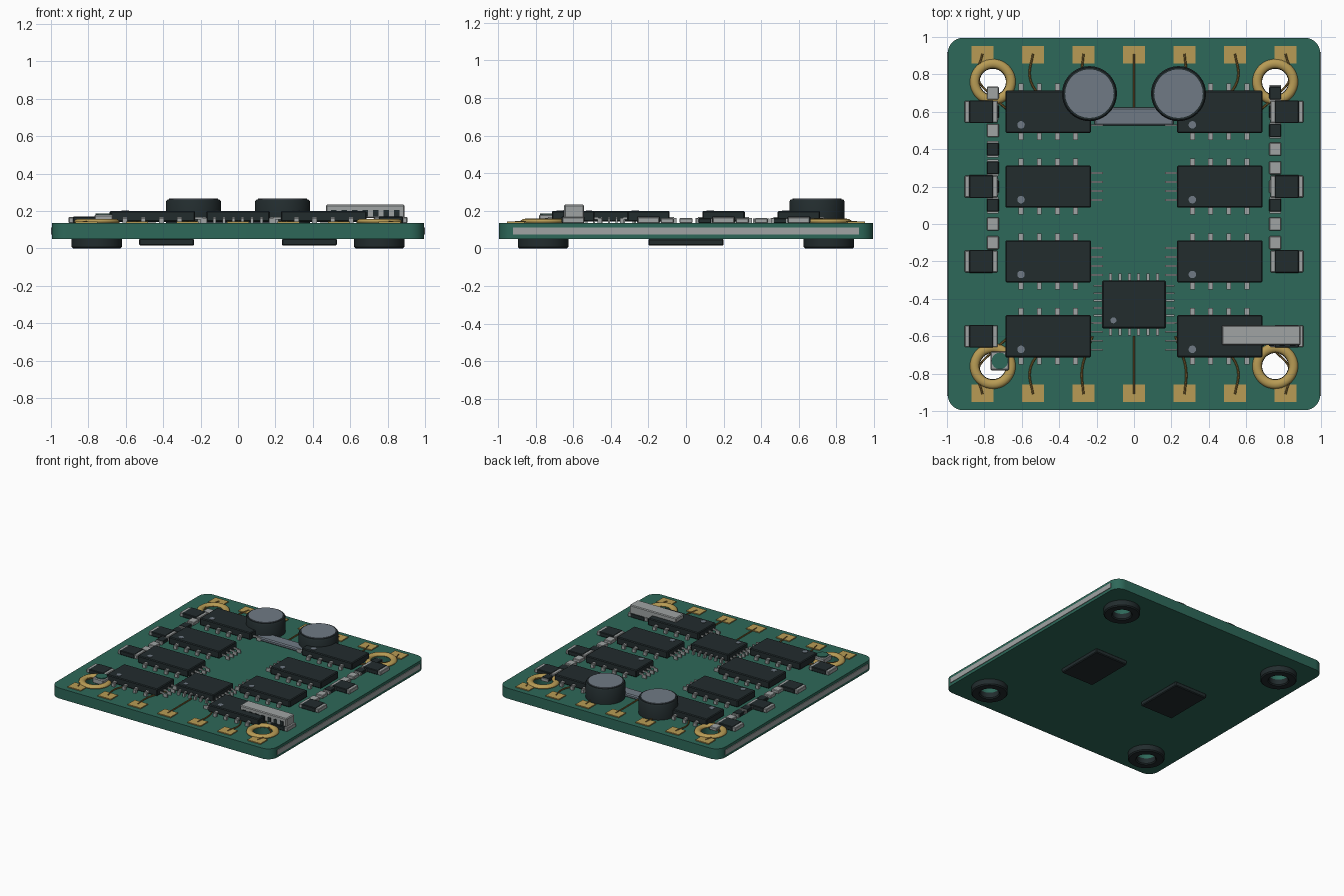
import bpy, bmesh, math
from mathutils import Matrix, Vector

cube = bpy.data.objects.get("Cube")
if cube:
    bpy.data.objects.remove(cube, do_unlink=True)


def material(name, r, g, b):
    m = bpy.data.materials.new(name)
    m.use_nodes = True
    m.diffuse_color = (r, g, b, 1)
    bsdf = m.node_tree.nodes["Principled BSDF"]
    bsdf.inputs["Base Color"].default_value = (r, g, b, 1)
    bsdf.inputs["Roughness"].default_value = 0.6
    return m


GREEN = material("board green", 0.027, 0.138, 0.1)
DARK = material("chip black", 0.016, 0.025, 0.027)
TIN = material("tin grey", 0.35, 0.37, 0.37)
GOLD = material("pad gold", 0.48, 0.33, 0.09)
COPPER = material("trace copper", 0.2, 0.12, 0.03)
SLATE = material("slate grey", 0.162, 0.195, 0.235)

TOP, BASE = 0.135, 0.05      # board faces
HOLE_X, HOLE_Y, HOLE_R = 0.755, 0.76, 0.072
ROWS = (0.6, 0.2, -0.2, -0.6)


def finish(ob):
    bpy.ops.object.select_all(action='DESELECT')
    ob.select_set(True)
    bpy.context.view_layer.objects.active = ob
    if ob.type == 'CURVE':
        bpy.ops.object.convert(target='MESH')
    bpy.ops.object.shade_smooth_by_angle(angle=math.radians(35))
    return bpy.context.object


def from_bmesh(name, bm, mat):
    bmesh.ops.recalc_face_normals(bm, faces=bm.faces)
    me = bpy.data.meshes.new(name)
    bm.to_mesh(me)
    bm.free()
    me.materials.append(mat)
    ob = bpy.data.objects.new(name, me)
    bpy.context.collection.objects.link(ob)
    return ob


def boxes(name, spans, mat, bevel=0):
    """Boxes given as centre x, centre y, width, depth, bottom z, top z."""
    bm = bmesh.new()
    for x, y, w, d, z0, z1 in spans:
        m = Matrix.Translation((x, y, (z0 + z1) / 2)) @ Matrix.Diagonal((w, d, z1 - z0, 1))
        bmesh.ops.create_cube(bm, size=1, matrix=m)
    if bevel:
        bmesh.ops.bevel(bm, geom=bm.edges[:], offset=bevel, segments=1, affect='EDGES')
    return from_bmesh(name, bm, mat)


def lathe(name, profile, x, y, mat, closed=False, steps=40):
    """Turn a radius/height profile about a vertical axis."""
    bm = bmesh.new()
    vs = [bm.verts.new((r, 0, z)) for r, z in profile]
    pairs = list(zip(vs, vs[1:])) + ([(vs[-1], vs[0])] if closed else [])
    es = [bm.edges.new(p) for p in pairs]
    bmesh.ops.spin(bm, geom=vs + es, cent=(0, 0, 0), axis=(0, 0, 1),
                   angle=math.tau, steps=steps, use_duplicate=False)
    bmesh.ops.remove_doubles(bm, verts=bm.verts, dist=1e-5)
    bmesh.ops.translate(bm, verts=bm.verts, vec=(x, y, 0))
    return finish(from_bmesh(name, bm, mat))


def disc(name, x, y, r, z0, z1, mat):
    return lathe(name, [(0, z0), (r, z0), (r, z1), (0, z1)], x, y, mat, steps=28)


def corners():
    return [(sx * HOLE_X, sy * HOLE_Y) for sx in (-1, 1) for sy in (-1, 1)]


# Board: rounded square with four mounting holes
def arc(cx, cy, r, a0, a1, n):
    return [(cx + r * math.cos(a0 + (a1 - a0) * i / n),
             cy + r * math.sin(a0 + (a1 - a0) * i / n)) for i in range(n + 1)]


half, rad = 0.995, 0.08
outline = []
for k, (sx, sy) in enumerate(((1, 1), (-1, 1), (-1, -1), (1, -1))):
    a = k * math.pi / 2
    outline += arc(sx * (half - rad), sy * (half - rad), rad, a, a + math.pi / 2, 8)
loops = [outline] + [arc(x, y, HOLE_R, 0, math.tau, 32)[:-1] for x, y in corners()]
cu = bpy.data.curves.new("board", 'CURVE')
cu.dimensions, cu.fill_mode = '2D', 'BOTH'
cu.extrude = (TOP - BASE) / 2
for pts in loops:
    sp = cu.splines.new('POLY')
    sp.points.add(len(pts) - 1)
    for p, (x, y) in zip(sp.points, pts):
        p.co = (x, y, 0, 1)
    sp.use_cyclic_u = True
cu.materials.append(GREEN)
board = bpy.data.objects.new("board", cu)
board.location.z = (TOP + BASE) / 2
bpy.context.collection.objects.link(board)
finish(board)

# Side rails, edge pads and copper traces
boxes("edge_rails", [(s * 0.99, 0, 0.02, 1.84, 0.073, 0.112) for s in (-1, 1)], TIN)
pad_xs = [i * 0.27 for i in range(-3, 4)]
boxes("edge_pads", [(x, s * 0.905, 0.118, 0.092, TOP, 0.143)
                    for x in pad_xs for s in (-1, 1)], GOLD)
tr = bpy.data.curves.new("traces", 'CURVE')
tr.dimensions, tr.bevel_depth, tr.bevel_resolution = '3D', 0.006, 1
for x in pad_xs:
    for s in (-1, 1):
        sp = tr.splines.new('BEZIER')
        path = [(x, 0.91), (x * 1.03, 0.78), (x * 0.93, 0.68), (x * 0.82, 0.6)]
        sp.bezier_points.add(len(path) - 1)
        sp.resolution_u = 5
        for p, (px, py) in zip(sp.bezier_points, path):
            p.co = (px, s * py, 0.142)
            p.handle_left_type = p.handle_right_type = 'AUTO'
tr.materials.append(COPPER)
traces = bpy.data.objects.new("traces", tr)
bpy.context.collection.objects.link(traces)
finish(traces)

# Mounting rings above, rubber feet below
ring = [(0.097 + 0.025 * math.cos(a), TOP + 0.005 + 0.018 * math.sin(a))
        for a in [i * math.tau / 12 for i in range(12)]]
foot = [(0.07, BASE), (0.135, BASE), (0.135, 0.008), (0.127, 0), (0.078, 0), (0.07, 0.008)]
for x, y in corners():
    lathe("mounting_ring", ring, x, y, GOLD, closed=True)
    lathe("rubber_foot", foot, x, y, DARK, closed=True)


# Chips with stepped pins
def pins(name, spots):
    """Each spot: root x, root y, outward direction, length, width."""
    spans = []
    for x, y, out, length, width in spots:
        o = Vector(out)
        across = Vector((abs(o.y), abs(o.x))) * width
        for a, b, z0, z1 in ((-0.01, 0.6, 0.155, 0.168), (0.45, 1, TOP, 0.162)):
            start = a if a < 0 else a * length
            mid = Vector((x, y)) + o * (start + b * length) / 2
            run = b * length - start
            spans.append((mid.x, mid.y, abs(o.x) * run + across.x,
                          abs(o.y) * run + across.y, z0, z1))
    boxes(name, spans, TIN)


for s in (-1, 1):
    for y in ROWS:
        cx = s * 0.458
        boxes("driver_chip", [(cx, y, 0.457, 0.226, 0.142, 0.2)], DARK, 0.006)
        disc("chip_dot", cx - 0.146, y - 0.07, 0.02, 0.195, 0.203, SLATE)
        spots = [(cx + (i - 1.5) * 0.097, y + t * 0.113, (0, t), 0.037, 0.026)
                 for i in range(4) for t in (-1, 1)]
        spots += [(s * 0.23, y + (i - 1.5) * 0.048, (-s, 0), 0.065, 0.01) for i in range(4)]
        pins("driver_pins", spots)

boxes("main_chip", [(0, -0.43, 0.34, 0.256, 0.142, 0.2)], DARK, 0.006)
disc("main_chip_dot", -0.11, -0.515, 0.016, 0.195, 0.203, SLATE)
pins("main_chip_pins",
     [((i - 2.5) * 0.05, -0.43 + t * 0.128, (0, t), 0.037, 0.016)
      for i in range(6) for t in (-1, 1)] +
     [(t * 0.17, -0.43 + (i - 2.5) * 0.04, (t, 0), 0.046, 0.01)
      for i in range(6) for t in (-1, 1)])
boxes("underside_chips", [(s * 0.382, 0, 0.295, 0.4, 0.015, BASE + 0.002)
                          for s in (-1, 1)], DARK, 0.006)

# Large side capacitors with metal ends
for s in (-1, 1):
    for y in ROWS:
        x = s * 0.817
        boxes("side_capacitor", [(x, y, 0.13, 0.122, TOP, 0.17)], DARK, 0.004)
        boxes("side_capacitor_ends", [(x + t * 0.074, y, 0.029, 0.116, TOP, 0.167)
                                      for t in (-1, 1)], TIN, 0.004)

# Columns of small resistors, dark or metal by letter
for s, kinds in ((-1, "mdmddddmm"), (1, "ddd" + "mm" + "mdmm")):
    for i, kind in enumerate(kinds):
        x, y = s * HOLE_X, 0.7 - 0.1 * i
        boxes("resistor", [(x, y, 0.064, 0.07, TOP, 0.161)],
              DARK if kind == "d" else TIN, 0.004)
        if kind == "d":
            boxes("resistor_ends", [(x, y + t * 0.038, 0.06, 0.012, TOP, 0.158)
                                    for t in (-1, 1)], TIN)

# Round capacitors and the bar between them
for s in (-1, 1):
    x, y = s * 0.238, 0.697
    lathe("round_capacitor", [(0, TOP), (0.147, TOP), (0.147, 0.25), (0.14, 0.26), (0, 0.26)],
          x, y, DARK)
    disc("capacitor_top", x, y, 0.13, 0.257, 0.265, SLATE)
boxes("link_bar", [(0, 0.575, 0.42, 0.095, TOP, 0.165)], SLATE, 0.008)

# Connector with dark slots
boxes("connector", [(0.68, -0.595, 0.42, 0.106, 0.162, 0.233)], TIN, 0.006)
boxes("connector_slots", [(0.68 + (i - 3) * 0.056, -0.648, 0.03, 0.006, 0.17, 0.205)
                          for i in range(7)], DARK)

# Push button
boxes("button_case", [(-0.717, -0.732, 0.1, 0.1, TOP, 0.18)], TIN, 0.006)
disc("button_cap", -0.717, -0.732, 0.044, 0.177, 0.187, GREEN)
